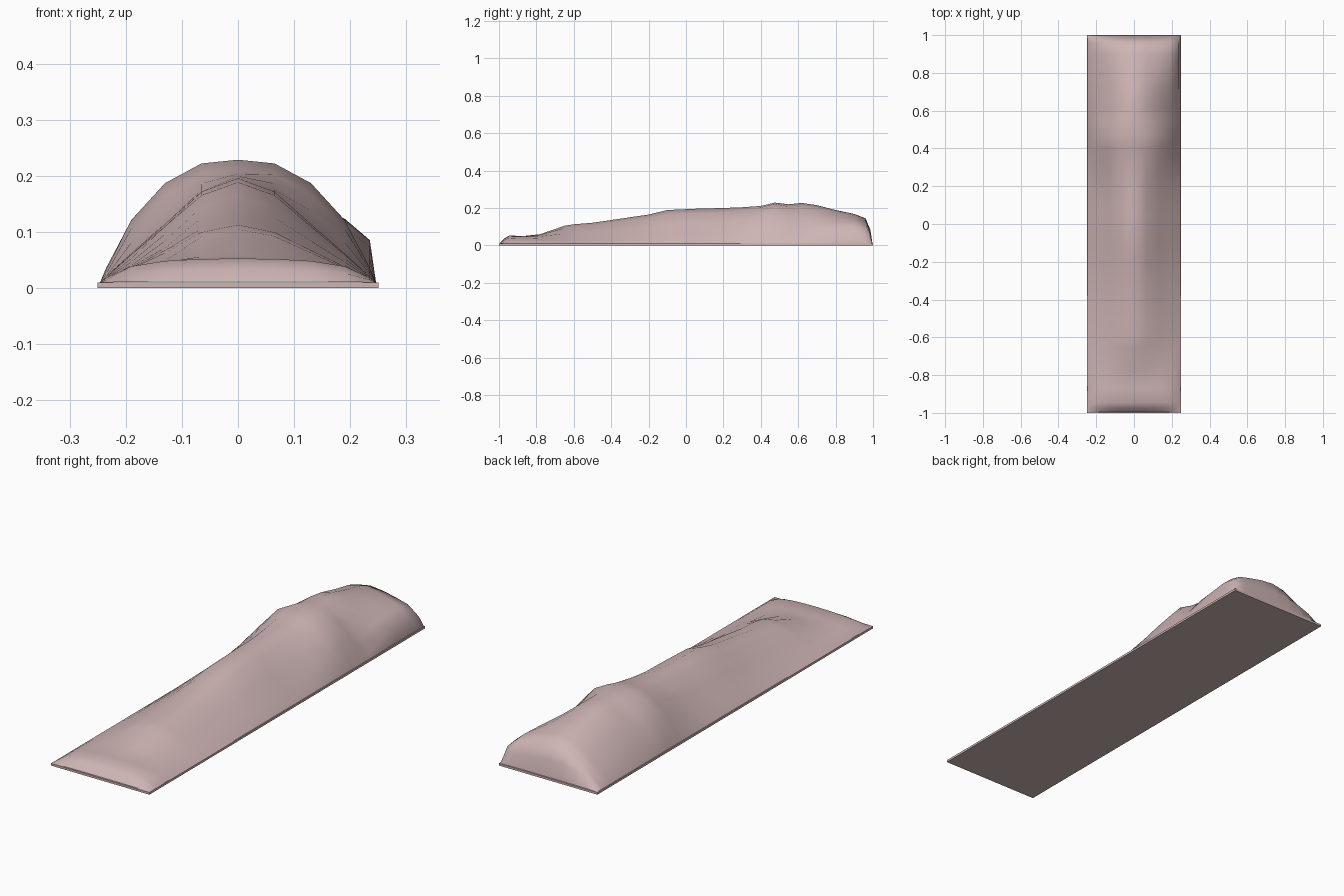
import bpy, bmesh

if "Cube" in bpy.data.objects:
    bpy.data.objects.remove(bpy.data.objects["Cube"])

mat = bpy.data.materials.new("pink_cloth")
mat.diffuse_color = (0.62, 0.46, 0.46, 1)
mat.use_nodes = True
mat.node_tree.nodes["Principled BSDF"].inputs["Base Color"].default_value = mat.diffuse_color

# Thin base slab
bpy.ops.mesh.primitive_cube_add(size=1, location=(0, 0, 0.005))
slab = bpy.context.object
slab.name = "base_slab"
slab.scale = (0.5, 2.0, 0.01)
slab.data.materials.append(mat)

# Half cross-sections: height fraction at each distance from the centre line
XS = [0, 0.065, 0.13, 0.19, 0.235, 0.246]
FLAT = [1, 0.98, 0.9, 0.68, 0.2, 0]
RIDGE = [1, 0.87, 0.56, 0.28, 0.06, 0]
ROUND = [1, 0.97, 0.81, 0.51, 0.12, 0]
SIDE = [1, 0.95, 0.85, 0.74, 0.5, 0]


def mix(a, b, t):
    return [p + (q - p) * t for p, q in zip(a, b)]


# Stations along the length: y, ridge height, left section, right section
MID = mix(RIDGE, ROUND, 0.4)
stations = [
    (-0.995, 0.012, FLAT, FLAT),
    (-0.975, 0.035, FLAT, FLAT),
    (-0.945, 0.053, FLAT, FLAT),
    (-0.87, 0.050, FLAT, FLAT),
    (-0.78, 0.060, mix(FLAT, RIDGE, 0.4), mix(FLAT, RIDGE, 0.4)),
    (-0.65, 0.105, RIDGE, RIDGE),
    (-0.60, 0.113, RIDGE, RIDGE),
    (-0.50, 0.121, RIDGE, RIDGE),
    (-0.35, 0.143, RIDGE, RIDGE),
    (-0.20, 0.165, RIDGE, RIDGE),
    (-0.10, 0.189, RIDGE, RIDGE),
    (0.05, 0.196, RIDGE, RIDGE),
    (0.20, 0.200, RIDGE, RIDGE),
    (0.30, 0.204, MID, MID),
    (0.40, 0.211, mix(MID, ROUND, 0.8), mix(MID, ROUND, 0.8)),
    (0.475, 0.229, ROUND, ROUND),
    (0.55, 0.220, mix(MID, ROUND, 0.5), mix(MID, ROUND, 0.5)),
    (0.62, 0.227, MID, MID),
    (0.70, 0.215, MID, mix(MID, SIDE, 0.3)),
    (0.80, 0.189, MID, mix(MID, SIDE, 0.65)),
    (0.90, 0.168, MID, mix(MID, SIDE, 0.95)),
    (0.96, 0.145, MID, SIDE),
    (0.985, 0.085, ROUND, SIDE),
    (0.997, 0.012, FLAT, FLAT),
]

# Draped cover lofted across the stations
bm = bmesh.new()
rows = []
for y, h, left, right in stations:
    pts = [(-x, f) for x, f in zip(XS[:0:-1], left[:0:-1])] + list(zip(XS, right))
    rows.append([bm.verts.new((x, y, 0.01 + (h - 0.01) * f)) for x, f in pts])
for a, b in zip(rows, rows[1:]):
    for i in range(len(a) - 1):
        bm.faces.new((a[i], a[i + 1], b[i + 1], b[i]))
mesh = bpy.data.meshes.new("draped_cover")
bm.to_mesh(mesh)
bm.free()
cover = bpy.data.objects.new("draped_cover", mesh)
bpy.context.collection.objects.link(cover)
mesh.materials.append(mat)
for p in mesh.polygons:
    p.use_smooth = True
